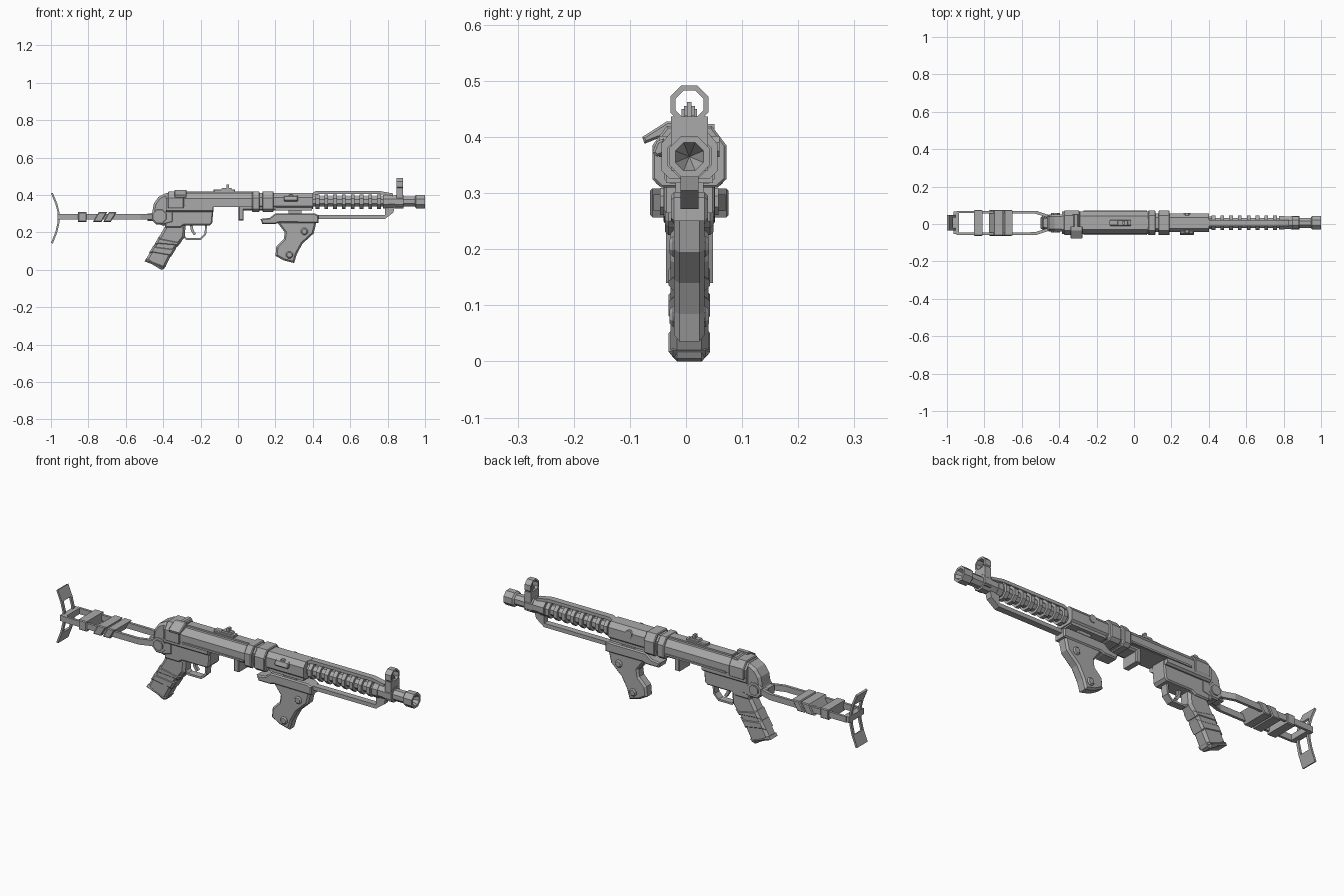
import bpy, bmesh, math
from mathutils import Vector

if "Cube" in bpy.data.objects:
    bpy.data.objects.remove(bpy.data.objects["Cube"])

grey = bpy.data.materials.new("gunmetal grey")
grey.use_nodes = True
TONE = (0.4, 0.4, 0.4, 1)
grey.diffuse_color = TONE
grey.node_tree.nodes["Principled BSDF"].inputs["Base Color"].default_value = TONE

CY = 0.006      # centre plane
BORE = 0.365    # barrel axis height


def finish(name, bm):
    bmesh.ops.recalc_face_normals(bm, faces=bm.faces)
    me = bpy.data.meshes.new(name)
    bm.to_mesh(me)
    bm.free()
    me.materials.append(grey)
    ob = bpy.data.objects.new(name, me)
    bpy.context.collection.objects.link(ob)
    return ob


def extrude(name, pts, step, chamfer=0):
    """Extrude a closed outline along step, optionally chamfering both caps."""
    bm = bmesh.new()
    base = bm.faces.new([bm.verts.new(p) for p in pts])
    res = bmesh.ops.extrude_face_region(bm, geom=[base], use_keep_orig=True)
    top = [g for g in res["geom"] if isinstance(g, bmesh.types.BMVert)]
    bmesh.ops.translate(bm, verts=top, vec=step)
    if chamfer:
        ax = Vector(step).normalized()
        edges = [e for e in bm.edges
                 if abs((e.verts[0].co - e.verts[1].co).dot(ax)) < 1e-5]
        bmesh.ops.bevel(bm, geom=edges, offset=chamfer, segments=1,
                        affect="EDGES", clamp_overlap=True)
    return finish(name, bm)


def side(name, outline, half, chamfer=0, y=0):
    """Plate with an (x, z) outline, half thick each way in y."""
    return extrude(name, [(x, CY + y - half, z) for x, z in outline],
                   (0, 2 * half, 0), chamfer)


def section(name, outline, x0, x1, chamfer=0):
    """Bar along x with a mirrored (half width, z) cross-section."""
    pts = [(x0, CY + y, z) for y, z in outline]
    pts += [(x0, CY - y, z) for y, z in reversed(outline)]
    return extrude(name, pts, (x1 - x0, 0, 0), chamfer)


def box(name, x0, x1, z0, z1, half, y=0, chamfer=0):
    return side(name, [(x0, z0), (x1, z0), (x1, z1), (x0, z1)], half, chamfer, y)


def lathe(name, profile, z=BORE, n=8):
    """Faceted turning about x from (x, radius to flat) points."""
    bm = bmesh.new()
    rings = []
    for x, r in profile:
        r /= math.cos(math.pi / n)
        rings.append([bm.verts.new((x, CY + r * math.cos((i + .5) * math.tau / n),
                                    z + r * math.sin((i + .5) * math.tau / n)))
                      for i in range(n)])
    for a, b in zip(rings, rings[1:]):
        for i in range(n):
            j = (i + 1) % n
            bm.faces.new((a[i], a[j], b[j], b[i]))
    bmesh.ops.remove_doubles(bm, verts=bm.verts, dist=1e-5)
    return finish(name, bm)


def disc(name, x, z, r, half, n=8, chamfer=0):
    pts = [(x + r * math.cos((i + .5) * math.tau / n),
            z + r * math.sin((i + .5) * math.tau / n)) for i in range(n)]
    return side(name, pts, half, chamfer)


def ribbon(name, path, thick, half, y=0):
    """Bent strip following an (x, z) path."""
    a, b = [], []
    for i, p in enumerate(path):
        p0, p1 = path[max(i - 1, 0)], path[min(i + 1, len(path) - 1)]
        d = Vector((p1[0] - p0[0], p1[1] - p0[1])).normalized() * thick / 2
        a.append((p[0] - d.y, p[1] + d.x))
        b.append((p[0] + d.y, p[1] - d.x))
    return side(name, a + b[::-1], half, 0, y)


# Folding stock
arc = [(-.995, .41), (-.972, .355), (-.96, .31), (-.96, .25), (-.972, .2), (-.995, .142)]
for s, tag in ((1, "left"), (-1, "right")):
    ribbon("butt_side_" + tag, arc, .01, .007, s * .035)
    bar = [(-.95, .052), (-.95, .064), (-.52, .064), (-.455, .042),
           (-.455, .026), (-.53, .05)]
    extrude("stock_bar_" + tag, [(x, CY + s * y, .268) for x, y in bar], (0, 0, .03))
ribbon("butt_top", arc[:2], .01, .042).scale = (1, 1, 1)
ribbon("butt_bottom", arc[-2:], .01, .042)
box("butt_crosspiece", -.965, -.935, .268, .298, .06)
for i, (x0, x1, lean) in enumerate([(-.855, -.81, 0), (-.755, -.71, .02), (-.70, -.66, .02)]):
    side("stock_clamp_%d" % (i + 1), [(x0 - lean, .257), (x1 - lean, .257),
         (x1 + lean / 2, .308), (x0 + lean / 2, .308)], .07, .004)
box("stock_hinge_block", -.485, -.43, .262, .302, .03, chamfer=.006)
disc("stock_pivot", -.42, .285, .045, .046, chamfer=.006)
disc("stock_pivot_cap", -.42, .285, .026, .052)

# Rear cap and receiver
side("rear_cap", [(-.46, .30), (-.45, .355), (-.425, .39), (-.39, .408), (-.34, .408),
                  (-.34, .25), (-.40, .235), (-.445, .255)], .045, .012)
roof = [(.058, .335), (.06, .345), (.06, .38), (.036, .41)]
section("receiver", roof, -.385, .08)
section("receiver_rear_band", [(.055, .32), (.065, .335), (.065, .385), (.04, .418)],
        -.375, -.29, .004)
box("receiver_top_rib", -.28, .08, .40, .418, .022)
for s, tag in ((1, "left"), (-1, "right")):
    box("receiver_ledge_" + tag, -.27, .07, .337, .346, .006, s * .06)
side("trigger_housing", [(-.40, .335), (-.13, .335), (-.138, .25), (-.15, .238),
                         (-.29, .238), (-.31, .225), (-.39, .225)], .043, .006)
section("housing_shoulder", [(.05, .31), (.06, .318), (.06, .34)], -.385, -.135)

# Grip with wrapped bands
side("rear_grip", [(-.385, .24), (-.28, .24), (-.285, .175), (-.345, .10), (-.395, .005),
                   (-.41, 0), (-.485, .045), (-.49, .06), (-.455, .12), (-.42, .18)],
     .034, .012)
for i, (a, b, c, d) in enumerate([((-.425, .175), (-.302, .15), (-.322, .125), (-.447, .135)),
                                 ((-.452, .13), (-.33, .115), (-.358, .07), (-.476, .09)),
                                 ((-.492, .06), (-.385, .02), (-.398, .008), (-.5, .045))]):
    side("grip_band_%d" % (i + 1), [a, b, c, d], .037, .01)
ribbon("trigger_guard", [(-.295, .24), (-.295, .185), (-.275, .165), (-.2, .165),
                         (-.175, .19), (-.17, .24)], .01, .018)
ribbon("trigger", [(-.25, .24), (-.245, .21), (-.23, .188)], .014, .008)

# Rear sight and selector lever
box("sight_base", -.13, -.015, .41, .43, .016, chamfer=.004)
side("sight_ramp", [(-.09, .428), (-.03, .428), (-.035, .438), (-.085, .438)], .014)
box("sight_leaf", -.062, -.048, .43, .455, .010)
lever = [(-.02, .405), (-.02, .428), (-.04, .428), (-.084, .40), (-.08, .388), (-.055, .398)]
extrude("selector_lever", [(-.34, CY + y, z) for y, z in lever], (.065, 0, 0), .004)
disc("selector_hub", -.31, .405, .02, .045)

# Feed well and forward receiver
box("feed_well", .003, .03, .265, .34, .045, chamfer=.004)
section("receiver_underside", [(.035, .317), (.045, .325), (.045, .34)], .02, .2)
for i, (x0, x1) in enumerate([(.075, .115), (.13, .19)]):
    section("clamp_band_%d" % (i + 1), [(.05, .31), (.066, .325), (.066, .385), (.04, .42)],
            x0, x1, .004)
section("shroud", [(.035, .325), (.05, .34), (.05, .388), (.03, .412)], .1, .40)
box("shroud_plate", .19, .395, .318, .335, .042)
box("mount_neck", .27, .34, .29, .325, .025)
bolt = [(-.045, .37), (-.045, .398), (-.058, .392), (-.066, .372), (-.058, .365)]
extrude("bolt_handle", [(.245, CY + y, z) for y, z in bolt], (.075, 0, 0), .004)
disc("bolt_hub", .283, .383, .02, .054)

# Barrel, cooling ribs, muzzle
lathe("barrel", [(.38, 0), (.38, .027), (.80, .027), (.80, .033), (.84, .033), (.84, .036),
                 (.885, .036), (.885, .027), (.945, .027), (.952, .036), (1, .036),
                 (1, .025), (.94, 0)])
for i in range(8):
    x = .415 + i * .047
    lathe("cooling_rib_%d" % (i + 1), [(x, 0), (x, .039), (x + .02, .039), (x + .02, 0)])
lathe("rib_collar", [(.775, 0), (.775, .036), (.805, .036), (.805, 0)])
side("barrel_top_rail", [(.395, .395), (.40, .412), (.415, .421), (.76, .421),
                         (.83, .408), (.83, .395), (.755, .405), (.43, .405)], .016)

# Front sight
box("front_sight_post", .848, .882, .34, .437, .033)
lathe("front_sight_hood", [(.848, .034), (.882, .034), (.882, .025), (.848, .025),
                           (.848, .034)], z=.458)
side("front_sight_pin", [(.858, .43), (.872, .43), (.868, .462), (.862, .462)], .004)
for s, tag in ((1, "left"), (-1, "right")):
    box("front_sight_ear_" + tag, .86, .87, .43, .45, .003, s * .011)

# Under rail and forward grip
side("under_rail", [(.40, .272), (.785, .272), (.83, .305), (.84, .34), (.785, .34),
                    (.785, .292), (.40, .292)], .016)
side("grip_mount", [(.12, .272), (.13, .245), (.20, .245), (.22, .252), (.43, .25), (.43, .292),
                    (.41, .302), (.20, .302), (.17, .278)], .033, .006)
side("forward_grip", [(.205, .26), (.25, .20), (.245, .165), (.205, .125), (.20, .075),
                      (.245, .05), (.30, .036), (.315, .085), (.345, .14), (.405, .195),
                      (.42, .26)], .027, .009)
for i, (x, z) in enumerate([(.275, .08), (.355, .205)]):
    disc("grip_rivet_%d" % (i + 1), x, z, .02, .035, chamfer=.006)
